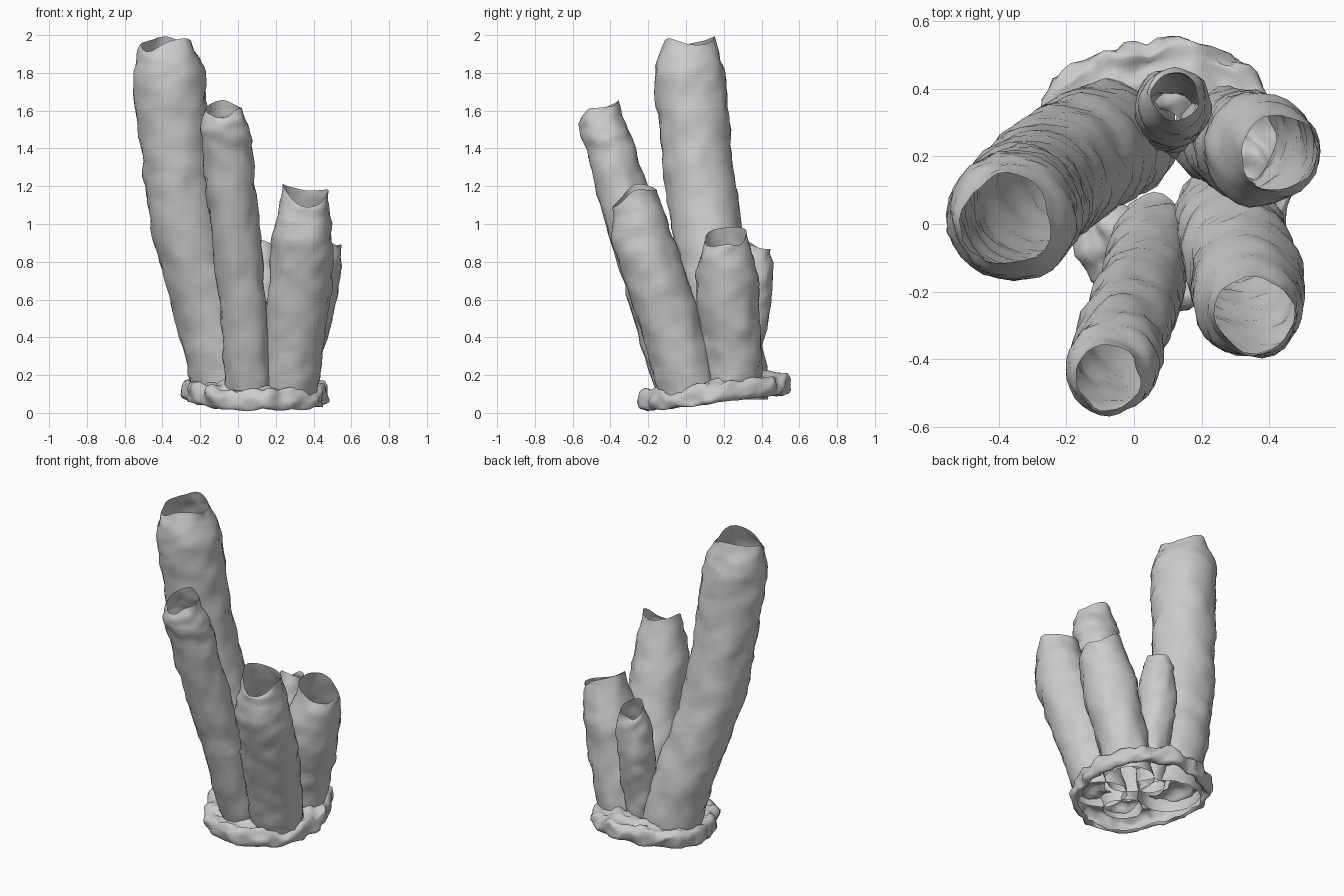
import bpy, bmesh, math
from mathutils import Vector, noise

if "Cube" in bpy.data.objects:
    bpy.data.objects.remove(bpy.data.objects["Cube"])


def catmull(a, b, c, d, t):
    return 0.5 * (2*b + (c-a)*t + (2*a-5*b+4*c-d)*t*t + (3*b-a-3*c+d)*t**3)


def along(pts, u):
    """Smooth sample of an open list of control tuples, u in 0..1."""
    f = u * (len(pts) - 1)
    i = min(int(f), len(pts) - 2)
    q = [pts[max(0, min(len(pts) - 1, i + k))] for k in (-1, 0, 1, 2)]
    return [catmull(*v, f - i) for v in zip(*q)]


def around(vals, a):
    """Smooth sample of a closed list of values, a in radians."""
    n = len(vals)
    f = (a / math.tau) % 1 * n
    i = int(f)
    return catmull(*[vals[(i + k) % n] for k in (-1, 0, 1, 2)], f - i)


def skin(name, rings):
    """Skin a stack of closed rings into an open smooth surface."""
    bm = bmesh.new()
    loops = [[bm.verts.new(p) for p in ring] for ring in rings]
    n = len(loops[0])
    for lo, hi in zip(loops, loops[1:]):
        for i in range(n):
            j = (i + 1) % n
            bm.faces.new((lo[i], lo[j], hi[j], hi[i]))
    me = bpy.data.meshes.new(name)
    bm.to_mesh(me)
    bm.free()
    me.polygons.foreach_set("use_smooth", [True] * len(me.polygons))
    ob = bpy.data.objects.new(name, me)
    bpy.context.collection.objects.link(ob)
    return ob


def tube(name, path, rim, segs=28):
    """Leaning open tube: path of (x, y, z, radius), wavy rim heights."""
    mean = sum(rim) / len(rim)
    count = int(mean * 22) + 8
    rings = []
    for k in range(count + 1):
        u = k / count
        x, y, z, r = along(path, u)
        ring = []
        for i in range(segs):
            a = math.tau * i / segs
            d = Vector((math.cos(a), math.sin(a), 0))
            p = Vector((x, y, z)) + d * r
            p += d * (0.014 * noise.noise(p * 8) + 0.012 * noise.noise(p * 17))
            p.z += (around(rim, a) - mean) * u ** 10
            ring.append(p)
        rings.append(ring)
    return skin(name, rings)


# Tubes
tube("tall_tube",
     [(-0.045, 0.255, 0.07, 0.178), (-0.15, 0.205, 0.50, 0.183), (-0.27, 0.115, 0.95, 0.187),
      (-0.33, 0.055, 1.40, 0.185), (-0.363, 0.02, 1.78, 0.188), (-0.375, 0.012, 1.96, 0.135)],
     [1.95, 1.95, 1.99, 1.97, 1.95, 1.91, 1.96, 1.98])
tube("front_tube",
     [(0.06, -0.03, 0.07, 0.118), (0.032, -0.155, 0.50, 0.124), (-0.013, -0.28, 0.95, 0.13),
      (-0.058, -0.395, 1.38, 0.132), (-0.07, -0.435, 1.52, 0.125), (-0.075, -0.455, 1.61, 0.098)],
     [1.62, 1.63, 1.66, 1.64, 1.61, 1.58, 1.56, 1.61])
tube("right_front_tube",
     [(0.265, 0.02, 0.07, 0.15), (0.29, -0.05, 0.35, 0.162), (0.325, -0.145, 0.65, 0.17),
      (0.34, -0.23, 0.93, 0.162), (0.355, -0.27, 1.16, 0.115)],
     [1.19, 1.19, 1.19, 1.21, 1.22, 1.15, 1.10, 1.12])
tube("right_back_tube",
     [(0.255, 0.26, 0.07, 0.142), (0.295, 0.25, 0.30, 0.15), (0.345, 0.23, 0.52, 0.16),
      (0.385, 0.215, 0.75, 0.157), (0.43, 0.21, 0.93, 0.112)],
     [0.89, 0.89, 0.95, 0.98, 0.98, 0.96, 0.90, 0.88])
tube("small_back_tube",
     [(0.11, 0.28, 0.07, 0.08), (0.11, 0.305, 0.30, 0.095), (0.115, 0.335, 0.52, 0.108),
      (0.12, 0.355, 0.72, 0.105), (0.12, 0.38, 0.88, 0.07)],
     [0.88, 0.87, 0.87, 0.84, 0.88, 0.91, 0.92, 0.90])

# Lumpy crust the tubes grow from, hollow underneath
outline = [0.37, 0.37, 0.40, 0.41, 0.42, 0.43, 0.38, 0.33, 0.37, 0.38, 0.38, 0.37]
profile = [(0.88, 0.015), (0.95, 0.005), (1.0, 0.03), (1.0, 0.075), (0.93, 0.11),
           (0.82, 0.105), (0.70, 0.13), (0.58, 0.13), (0.46, 0.11)]
rings = []
for k in range(25):
    f, h = along(profile, k / 24)
    ring = []
    for i in range(80):
        a = math.tau * i / 80
        r = around(outline, a) * f
        p = Vector((0.1 + r * math.cos(a), 0.14 + r * math.sin(a), h))
        q = p.copy()
        lump = 0.02 * noise.noise(q * 8) + 0.025 * noise.noise(q * 16)
        p.x += lump * math.cos(a)
        p.y += lump * math.sin(a)
        p.z += 0.012 + 0.085 * max(0, (p.y + 0.12) / 0.67) + 0.05 * max(0, -p.x - 0.1)
        p.z += (0.03 * noise.noise(q * 9) + 0.022 * noise.noise(q * 19)) * min(1, 0.35 + h / 0.09)
        ring.append((p.x, p.y, max(0.0, p.z)))
    rings.append(ring)
skin("crust_base", rings)
